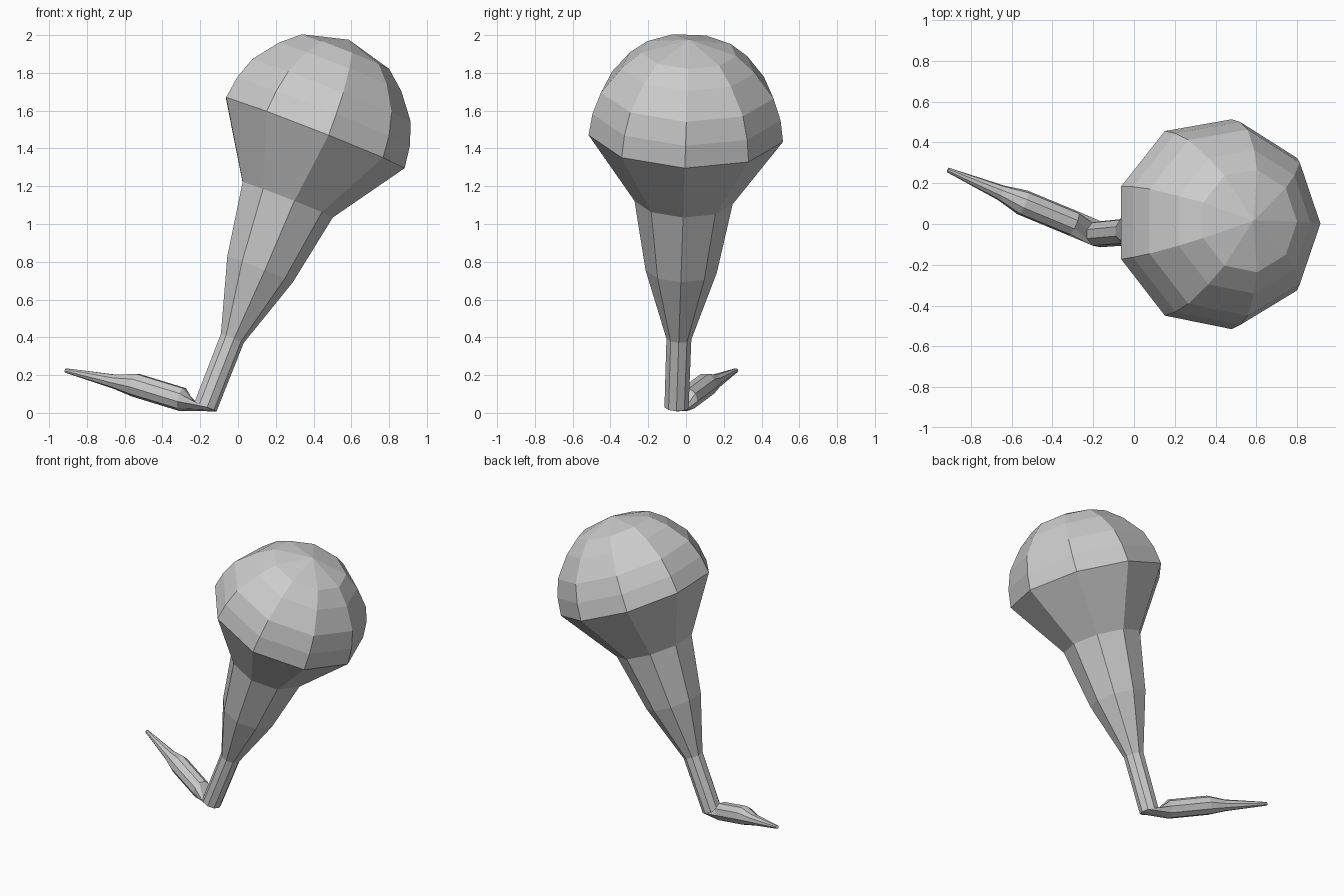
import bpy, bmesh, math
from mathutils import Vector

if "Cube" in bpy.data.objects:
    bpy.data.objects.remove(bpy.data.objects["Cube"])

SIDES = 9
X, DOWN = Vector((1, 0, 0)), Vector((0, 0, -1))


def ring(bm, centre, axis, ref, radius):
    """Nine-sided ring across the axis; its first vertex points towards ref."""
    u = (ref - axis * ref.dot(axis)).normalized()
    v = axis.cross(u)
    return [bm.verts.new(centre + radius * (u * math.cos(a) + v * math.sin(a)))
            for a in (2 * math.pi * i / SIDES for i in range(SIDES))]


bm = bmesh.new()
rings = []

# Thin bent tail, from its tip towards the heel
tail_axis = Vector((0.9, -0.385, -0.225)).normalized()
for c, r in [((-0.913, 0.265, 0.225), 0.012),
             ((-0.652, 0.153, 0.166), 0.039),
             ((-0.545, 0.105, 0.148), 0.064),
             ((-0.296, 0.002, 0.072), 0.064)]:
    rings.append(ring(bm, Vector(c), tail_axis, DOWN, r))

# Leaning stalk: distance along the axis, radius
heel = Vector((-0.174, -0.05, 0.032))
rim = Vector((0.395, 0.0, 1.486))
axis = (rim - heel).normalized()
length = (rim - heel).length
rise = [(0, 0.065), (0.39, 0.067), (0.784, 0.192), (1.18, 0.264)]
# Domed head above the rim
dome = [(0, 0.523), (0.12, 0.506), (0.24, 0.464), (0.374, 0.358), (0.46, 0.255)]
for t, r in rise + [(length + h, r) for h, r in dome]:
    rings.append(ring(bm, heel + axis * t, axis, X, r))

# Skin between rings, tail end and crown
for a, b in zip(rings, rings[1:]):
    for i in range(SIDES):
        j = (i + 1) % SIDES
        bm.faces.new((a[i], a[j], b[j], b[i]))
bm.faces.new(rings[0][::-1])
crown = bm.verts.new(rim + axis * 0.526)
for i in range(SIDES):
    bm.faces.new((rings[-1][i], rings[-1][(i + 1) % SIDES], crown))
bmesh.ops.recalc_face_normals(bm, faces=bm.faces[:])

mesh = bpy.data.meshes.new("bulb_with_bent_tail")
bm.to_mesh(mesh)
bm.free()
bpy.context.collection.objects.link(bpy.data.objects.new("bulb_with_bent_tail", mesh))
